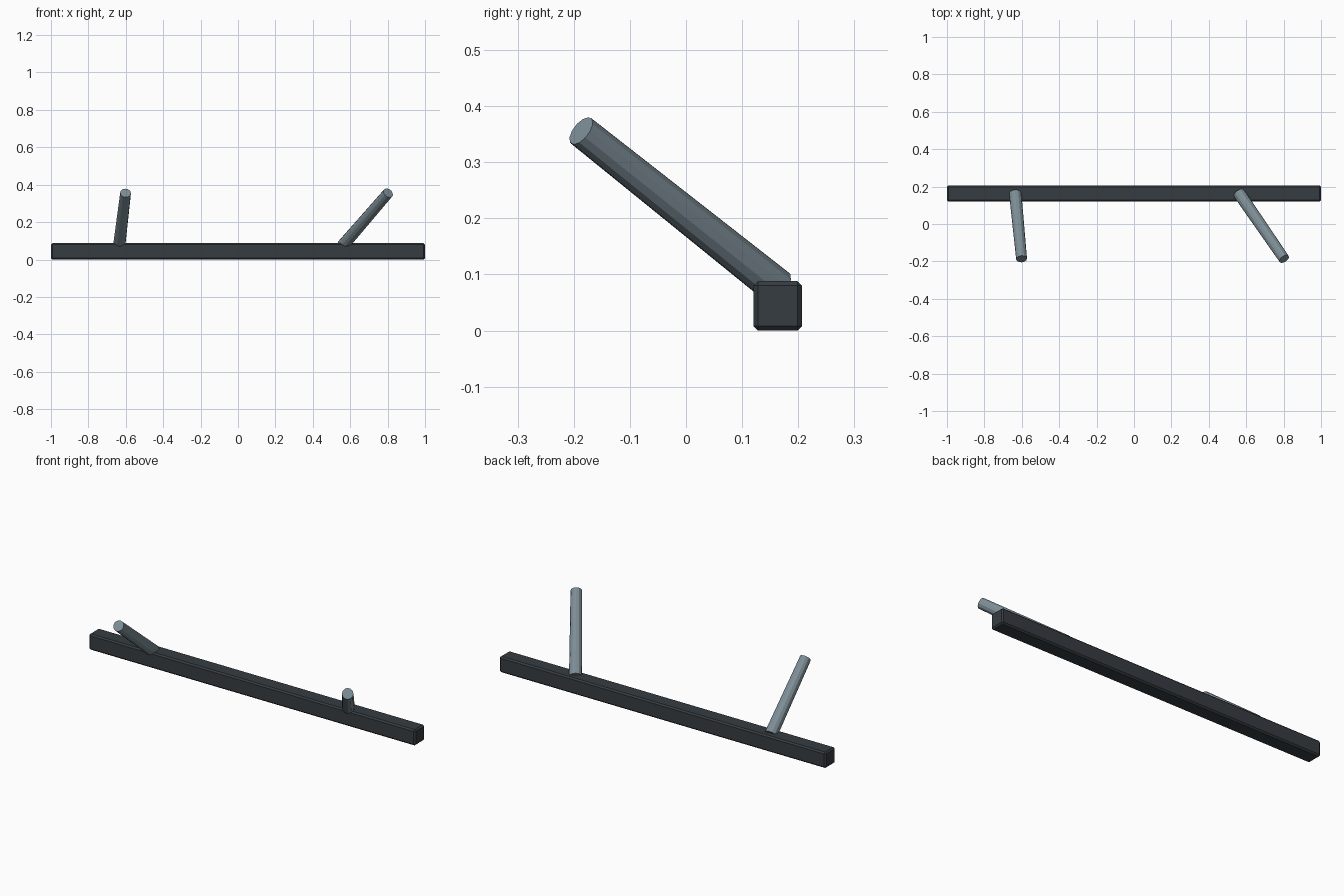
import bpy
from mathutils import Vector

if "Cube" in bpy.data.objects:
    bpy.data.objects.remove(bpy.data.objects["Cube"])


def material(name, rgb):
    m = bpy.data.materials.new(name)
    m.diffuse_color = (*rgb, 1)
    m.use_nodes = True
    m.node_tree.nodes["Principled BSDF"].inputs["Base Color"].default_value = m.diffuse_color
    return m


dark = material("dark_charcoal", (0.037, 0.046, 0.055))
steel = material("blue_grey", (0.205, 0.27, 0.305))

# Long square beam with narrow chamfered edges
bpy.ops.mesh.primitive_cube_add(size=1, location=(0, 0.1635, 0.044))
beam = bpy.context.object
beam.name = "beam"
beam.scale = (2, 0.087, 0.088)
bpy.ops.object.transform_apply(location=False, rotation=False, scale=True)
bevel = beam.modifiers.new("chamfer", 'BEVEL')
bevel.width = 0.008
bevel.segments = 1
beam.data.materials.append(dark)


# Slightly tapered peg running from the beam up and forward
def peg(name, foot, tip):
    foot, tip = Vector(foot), Vector(tip)
    axis = tip - foot
    bpy.ops.mesh.primitive_cone_add(vertices=12, radius1=0.033, radius2=0.029,
                                    depth=axis.length, location=(foot + tip) / 2)
    ob = bpy.context.object
    ob.name = name
    ob.rotation_euler = axis.to_track_quat('Z', 'Y').to_euler()
    ob.data.materials.append(steel)


peg("left_peg", (-0.635, 0.1635, 0.077), (-0.601, -0.187, 0.356))
peg("right_peg", (0.562, 0.1635, 0.077), (0.803, -0.187, 0.356))
